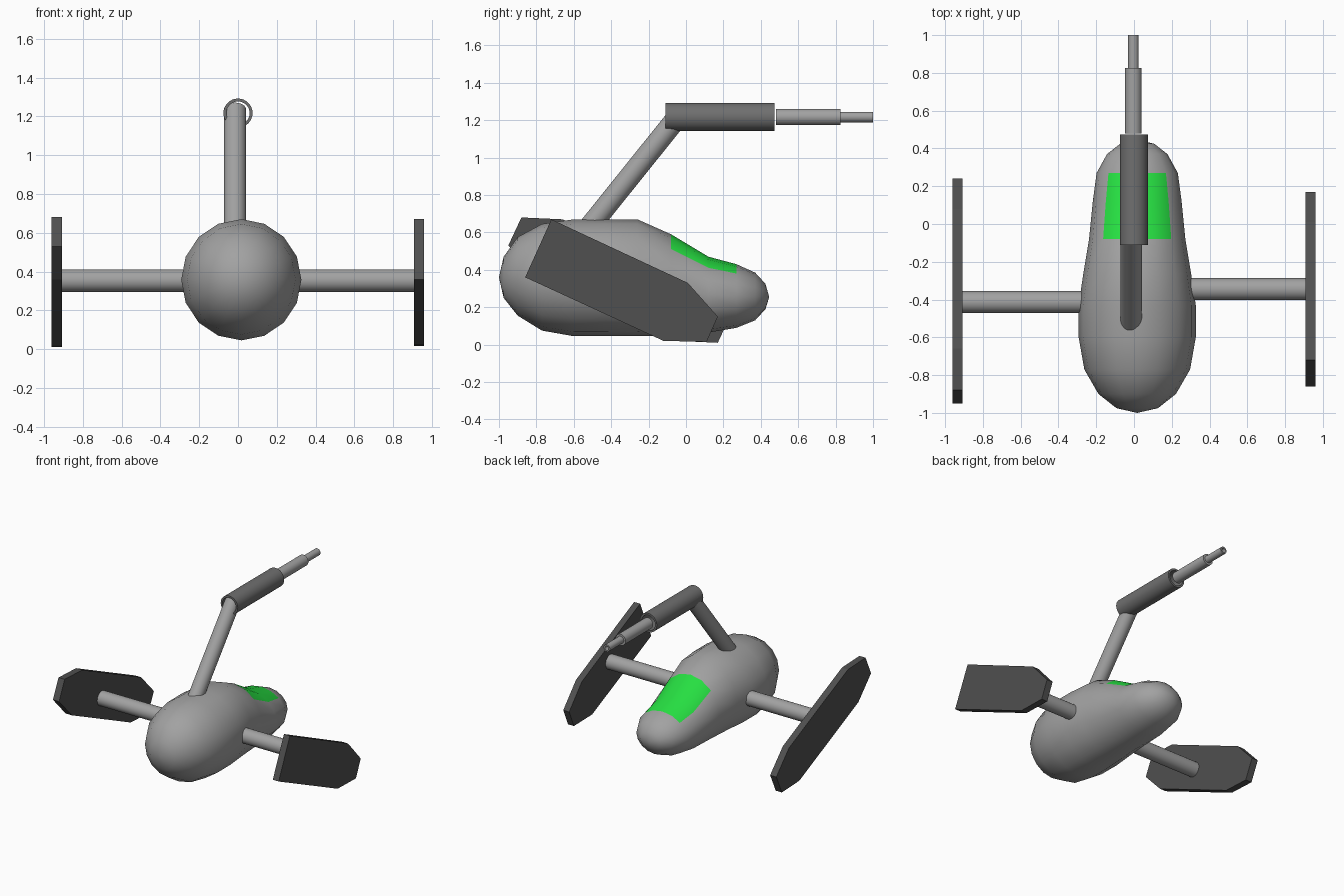
import bpy, bmesh
from math import sin, cos, pi
from mathutils import Vector

if "Cube" in bpy.data.objects:
    bpy.data.objects.remove(bpy.data.objects["Cube"], do_unlink=True)


def material(name, rgb):
    m = bpy.data.materials.new(name)
    m.use_nodes = True
    m.diffuse_color = (*rgb, 1)
    m.node_tree.nodes["Principled BSDF"].inputs["Base Color"].default_value = (*rgb, 1)
    return m


GREY = material("light_grey", (0.36, 0.36, 0.36))
MID = material("mid_grey", (0.16, 0.16, 0.16))
DARK = material("dark_grey", (0.08, 0.08, 0.08))
GREEN = material("green", (0.02, 0.75, 0.055))


def finish(bm, name, mats, angle=None):
    bmesh.ops.recalc_face_normals(bm, faces=bm.faces[:])
    mesh = bpy.data.meshes.new(name)
    bm.to_mesh(mesh)
    bm.free()
    for m in mats:
        mesh.materials.append(m)
    ob = bpy.data.objects.new(name, mesh)
    bpy.context.collection.objects.link(ob)
    if angle:
        bpy.ops.object.select_all(action='DESELECT')
        ob.select_set(True)
        bpy.context.view_layer.objects.active = ob
        bpy.ops.object.shade_smooth_by_angle(angle=angle)
    return ob


def rod(name, start, end, radius, mat, bore=0, sides=32):
    """Cylinder between two points, or a tube when it has a bore."""
    a, b = Vector(start), Vector(end)
    turn = (b - a).to_track_quat('Z', 'Y')
    bm = bmesh.new()

    def ring(p, r):
        return [bm.verts.new(p + turn @ Vector((r * cos(2 * pi * i / sides),
                                                r * sin(2 * pi * i / sides), 0)))
                for i in range(sides)]

    loops = [ring(a, radius), ring(b, radius)]
    if bore:
        loops += [ring(b, bore), ring(a, bore)]
        loops.append(loops[0])
    else:
        for loop in loops:
            bm.faces.new(loop)
    for p, q in zip(loops, loops[1:]):
        for i in range(sides):
            j = (i + 1) % sides
            bm.faces.new((p[i], p[j], q[j], q[i]))
    return finish(bm, name, [mat], 0.6)


def plate(name, outline, x0, x1):
    """Flat side panel from a (y, z) outline."""
    bm = bmesh.new()
    face = bm.faces.new([bm.verts.new((x0, y, z)) for y, z in outline])
    out = bmesh.ops.extrude_face_region(bm, geom=[face])
    moved = [v for v in out["geom"] if isinstance(v, bmesh.types.BMVert)]
    bmesh.ops.translate(bm, verts=moved, vec=(x1 - x0, 0, 0))
    return finish(bm, name, [DARK])


# Body: rings along y as (y, half width, bottom, top), closed by two poles
RINGS = [(-0.975, .11, .25, .47), (-0.9, .205, .155, .575), (-0.77, .28, .075, .645),
         (-0.6, .31, .045, .67), (-0.43, .31, .045, .67), (-0.26, .285, .045, .67),
         (-0.08, .255, .05, .59), (0.12, .235, .065, .47), (0.27, .215, .09, .43),
         (0.37, .16, .13, .385), (0.425, .09, .19, .325)]
SEG = 16
CX = 0.017
bm = bmesh.new()
loops = []
for y, w, lo, hi in RINGS:
    mid, h = (lo + hi) / 2, (hi - lo) / 2
    loops.append([bm.verts.new((CX + w * sin(2 * pi * i / SEG), y,
                                mid + h * cos(2 * pi * i / SEG))) for i in range(SEG)])
for k, (p, q) in enumerate(zip(loops, loops[1:])):
    for i in range(SEG):
        j = (i + 1) % SEG
        f = bm.faces.new((p[i], p[j], q[j], q[i]))
        # Green window on the upper quarter of the nose
        if RINGS[k][0] > -0.1 and RINGS[k + 1][0] < 0.3 and (i < 2 or i >= SEG - 2):
            f.material_index = 1
for loop, y, z in ((loops[0], -1.0, .36), (loops[-1], .445, .255)):
    pole = bm.verts.new((CX, y, z))
    for i in range(SEG):
        bm.faces.new((loop[i], loop[(i + 1) % SEG], pole))
finish(bm, "body", [GREY, GREEN], 1.4)

# Side arms
rod("left_arm", (0.2, -0.345, .353), (0.92, -0.345, .353), .058, GREY)
rod("right_arm", (-0.2, -0.413, .353), (-0.92, -0.413, .353), .058, GREY)

# Side panels: one cut at a single end, the other at both ends
plate("left_panel", [(-.72, .67), (.01, .33), (.17, .15), (.11, .015),
                     (-.12, .02), (-.86, .36)], 0.908, 0.96)
half = [(-.79, .36), (-.95, .53), (-.88, .68), (-.66, .67)]
plate("right_panel", half + [(-.71 - y, .69 - z) for y, z in half], -0.962, -0.908)

# Leaning post and telescoping barrel
rod("post", (-0.015, -0.58, .55), (-0.015, -0.03, 1.235), .057, GREY)
AXIS = 1.217
rod("barrel_sleeve", (0, -0.11, AXIS), (0, 0.473, AXIS), .075, MID, bore=.06)
rod("barrel_middle", (-0.003, 0.48, AXIS), (-0.003, 0.825, AXIS), .044, GREY)
rod("barrel_tip", (-0.003, 0.82, AXIS), (-0.003, 1.0, AXIS), .028, GREY, bore=.017)
